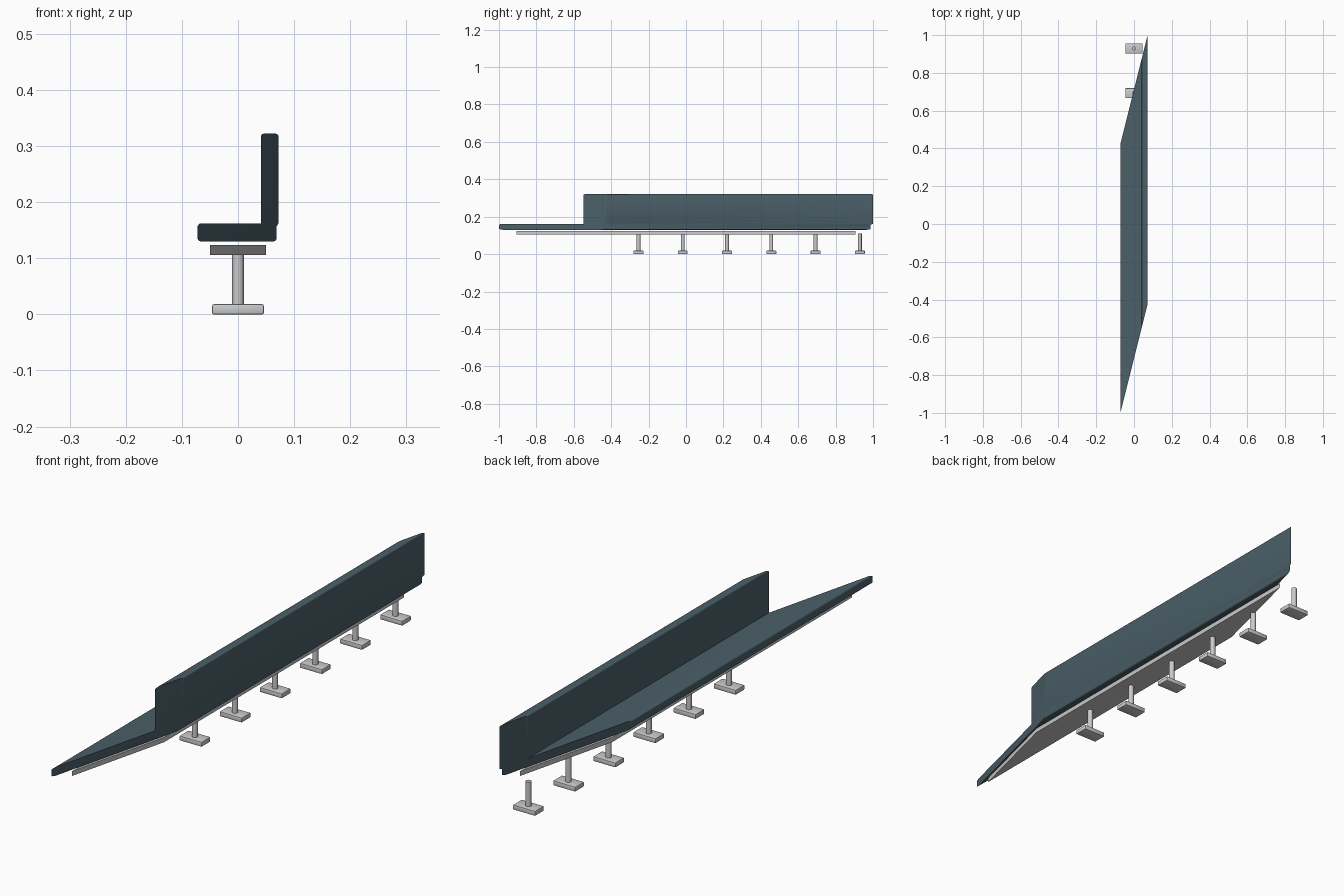
import bpy, bmesh, math

if "Cube" in bpy.data.objects:
    bpy.data.objects.remove(bpy.data.objects["Cube"])

SLOPE = 4.0      # the ends are cut on a skew: y shifts by SLOPE * x

slate = bpy.data.materials.new("slate")
slate.diffuse_color = (0.07, 0.115, 0.14, 1)
slate.use_nodes = True
slate.node_tree.nodes["Principled BSDF"].inputs["Base Color"].default_value = slate.diffuse_color


def finish(bm, name, mat=None):
    bmesh.ops.recalc_face_normals(bm, faces=bm.faces)
    me = bpy.data.meshes.new(name)
    bm.to_mesh(me)
    bm.free()
    ob = bpy.data.objects.new(name, me)
    bpy.context.collection.objects.link(ob)
    if mat:
        me.materials.append(mat)
    bpy.ops.object.select_all(action='DESELECT')
    bpy.context.view_layer.objects.active = ob
    ob.select_set(True)
    bpy.ops.object.shade_smooth_by_angle(angle=math.radians(35))
    return ob


def rounded(corners, seg=4):
    """Round each (x, z, radius) corner of an outline."""
    out, n = [], len(corners)
    for i, (x, z, r) in enumerate(corners):
        if r == 0:
            out.append((x, z))
            continue
        ends = []
        for j in (i - 1, (i + 1) % n):
            dx, dz = corners[j][0] - x, corners[j][1] - z
            d = math.hypot(dx, dz)
            ends.append((dx / d * r, dz / d * r))
        (ax, az), (bx, bz) = ends
        for k in range(seg + 1):
            t = k / seg * math.pi / 2
            u, v = 1 - math.sin(t), 1 - math.cos(t)
            out.append((x + ax * u + bx * v, z + az * u + bz * v))
    return out


def skew_prism(name, outline, half, mat=None):
    """Extrude an x-z outline along y between two skewed ends."""
    bm = bmesh.new()
    near, far = ([bm.verts.new((x, s * half + SLOPE * x, z)) for x, z in outline]
                 for s in (-1, 1))
    bm.faces.new(near)
    bm.faces.new(far[::-1])
    n = len(outline)
    for i in range(n):
        j = (i + 1) % n
        bm.faces.new((near[i], far[i], far[j], near[j]))
    return finish(bm, name, mat)


# Cushion: seat and backrest in one L-shaped profile
skew_prism("seat_and_backrest", rounded([
    (-0.072, 0.130, 0.006), (0.069, 0.130, 0.006), (0.069, 0.157, 0),
    (0.072, 0.162, 0), (0.072, 0.322, 0.005), (0.041, 0.322, 0.005),
    (0.041, 0.162, 0), (-0.072, 0.162, 0.006)]), 0.711, slate)

# Support plate under the seat
skew_prism("support_plate", [(-0.05, 0.106), (0.05, 0.106),
                             (0.05, 0.124), (-0.05, 0.124)], 0.707)


def box_foot(name, y):
    bm = bmesh.new()
    bmesh.ops.create_cube(bm, size=1)
    bmesh.ops.scale(bm, vec=(0.092, 0.053, 0.018), verts=bm.verts)
    bmesh.ops.translate(bm, vec=(0, y, 0.009), verts=bm.verts)
    bmesh.ops.bevel(bm, geom=bm.edges[:], offset=0.003, segments=2,
                    profile=0.5, affect='EDGES')
    finish(bm, name)


def post(name, y):
    bm = bmesh.new()
    bmesh.ops.create_cone(bm, cap_ends=True, segments=16, radius1=0.0103,
                          radius2=0.0103, depth=0.096)
    bmesh.ops.translate(bm, vec=(0, y, 0.061), verts=bm.verts)
    finish(bm, name)


# Row of legs: a post on a flat foot
for i in range(6):
    y = -0.254 + 0.2367 * i
    box_foot(f"foot_{i + 1}", y)
    post(f"post_{i + 1}", y)
